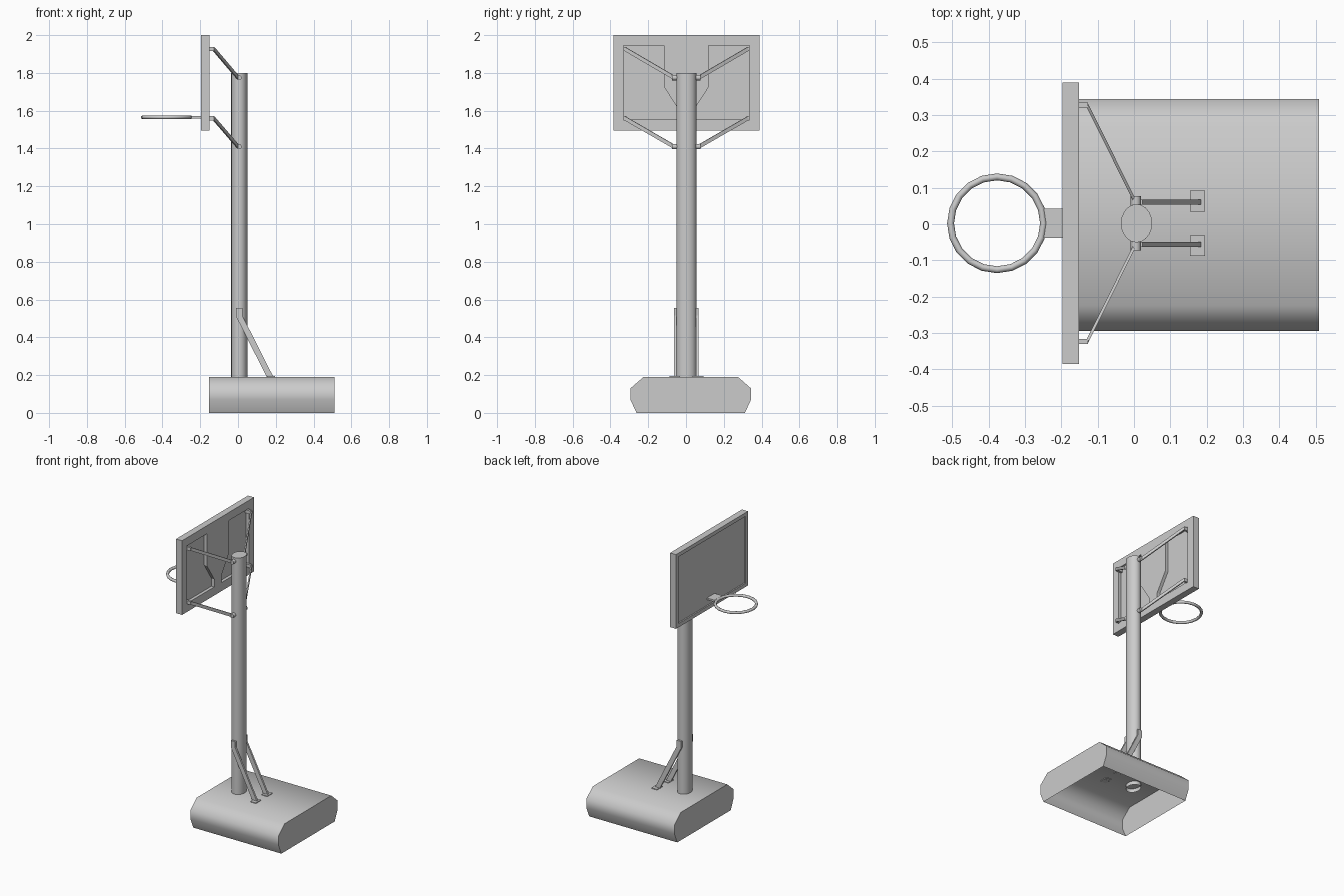
import bpy, bmesh, math
from mathutils import Vector, Matrix

if "Cube" in bpy.data.objects:
    bpy.data.objects.remove(bpy.data.objects["Cube"])

YC = 0.002  # symmetry plane of post and board


def finish(name, bm, smooth=None):
    bmesh.ops.recalc_face_normals(bm, faces=bm.faces)
    me = bpy.data.meshes.new(name)
    bm.to_mesh(me)
    bm.free()
    ob = bpy.data.objects.new(name, me)
    bpy.context.collection.objects.link(ob)
    if smooth:
        bpy.ops.object.select_all(action='DESELECT')
        ob.select_set(True)
        bpy.context.view_layer.objects.active = ob
        bpy.ops.object.shade_smooth_by_angle(angle=math.radians(smooth))
    return ob


def prism(name, pts, axis, lo, hi, smooth=None, open_bottom=False):
    """Extrude a (y,z) profile along x, or an (x,z) profile along y."""
    bm = bmesh.new()
    put = (lambda p, t: (t, p[0], p[1])) if axis == 'x' else (lambda p, t: (p[0], t, p[1]))
    a = [bm.verts.new(put(p, lo)) for p in pts]
    b = [bm.verts.new(put(p, hi)) for p in pts]
    bm.faces.new(a)
    bm.faces.new(b)
    n = len(pts)
    for i in range(n):
        if open_bottom and i == n - 1:
            continue
        j = (i + 1) % n
        bm.faces.new((a[i], a[j], b[j], b[i]))
    return finish(name, bm, smooth)


def box(name, x0, x1, y0, y1, z0, z1):
    return prism(name, [(y0, z0), (y1, z0), (y1, z1), (y0, z1)], 'x', x0, x1)


def bar(name, p, q, thick, tall):
    """Flat bar from p to q, tall side upright."""
    p, q = Vector(p), Vector(q)
    d = (q - p).normalized()
    side = d.cross(Vector((0, 0, 1))).normalized()
    up = side.cross(d)
    bm = bmesh.new()
    bmesh.ops.create_cube(bm, size=1)
    for v in bm.verts:
        c = v.co.copy()
        v.co = (p + q) / 2 + d * c.x * (q - p).length + side * c.y * thick + up * c.z * tall
    return finish(name, bm)


# Hollow base, open underneath
half = [(0.287, 0), (0.319, 0.07), (0.319, 0.13), (0.25, 0.19)]
profile = [(0.025 + y, z) for y, z in half] + [(0.025 - y, z) for y, z in reversed(half)]
prism("base", profile, 'x', -0.153, 0.51, smooth=60, open_bottom=True)

# Oval post with an open lower end
bm = bmesh.new()
bmesh.ops.create_cone(bm, segments=20, radius1=1, radius2=1, depth=1, cap_ends=True)
bm.faces.ensure_lookup_table()
low = [f for f in bm.faces if f.calc_center_median().z < -0.4]
bmesh.ops.delete(bm, geom=low, context='FACES_ONLY')
for v in bm.verts:
    v.co = (0.007 + v.co.x * 0.043, YC + v.co.y * 0.053, 1.8 if v.co.z > 0 else 0.165)
finish("post", bm, smooth=40)

# Backboard with recessed front panel and two rear pockets
board = box("backboard", -0.197, -0.152, YC - 0.387, YC + 0.387, 1.495, 2.0)
cutters = [box("front_cutter", -0.25, -0.188, YC - 0.362, YC + 0.362, 1.52, 1.975)]
pocket = [(0.118, 1.945), (0.118, 1.725), (0.04, 1.605), (0.04, 1.553),
          (0.333, 1.553), (0.333, 1.945)]
for s in (-1, 1):
    cutters.append(prism("pocket_cutter", [(YC + s * y, z) for y, z in pocket],
                         'x', -0.173, -0.10))
bpy.context.view_layer.objects.active = board
for c in cutters:
    m = board.modifiers.new("recess", 'BOOLEAN')
    m.operation = 'DIFFERENCE'
    m.solver = 'EXACT'
    m.object = c
    bpy.ops.object.modifier_apply(modifier=m.name)
for c in cutters:
    bpy.data.objects.remove(c)

for s, side in ((-1, "right"), (1, "left")):
    # Board arms: mounting block, flat bar, pivot on the post
    for tag, zt, zb in (("upper", 1.927, 1.775), ("lower", 1.56, 1.41)):
        n = f"{side}_{tag}"
        ya, yb = sorted((YC + s * 0.318, YC + s * 0.333))
        box(n + "_arm_block", -0.176, -0.127, ya, yb, zt - 0.011, zt + 0.011)
        bar(n + "_arm", (-0.129, YC + s * 0.326, zt), (0.0, YC + s * 0.066, zb), 0.008, 0.02)
        bm = bmesh.new()
        rot = Matrix.Translation((0.005, YC + s * 0.062, zb)) @ Matrix.Rotation(math.pi / 2, 4, 'X')
        bmesh.ops.create_cone(bm, segments=12, radius1=0.014, radius2=0.014, depth=0.026,
                              cap_ends=True, matrix=rot)
        finish(n + "_arm_pivot", bm, smooth=40)
    # Post brace and its foot plate
    ya, yb = sorted((YC + s * 0.052, YC + s * 0.065))
    prism(side + "_brace", [(-0.01, 0.555), (0.023, 0.555), (0.023, 0.515), (0.19, 0.185),
                            (0.155, 0.185), (-0.01, 0.51)], 'y', ya, yb)
    ya, yb = sorted((YC + s * 0.033, YC + s * 0.09))
    box(side + "_brace_foot", 0.154, 0.196, ya, yb, 0.186, 0.195)

# Hoop ring
bpy.ops.mesh.primitive_torus_add(major_segments=20, minor_segments=8, major_radius=0.128,
                                 minor_radius=0.0095, location=(-0.377, YC, 1.565))
hoop = bpy.context.object
hoop.name = "hoop"
bpy.ops.object.shade_smooth_by_angle(angle=math.radians(50))

# Hoop bracket
box("hoop_bracket", -0.25, -0.18, YC - 0.041, YC + 0.041, 1.559, 1.571)
